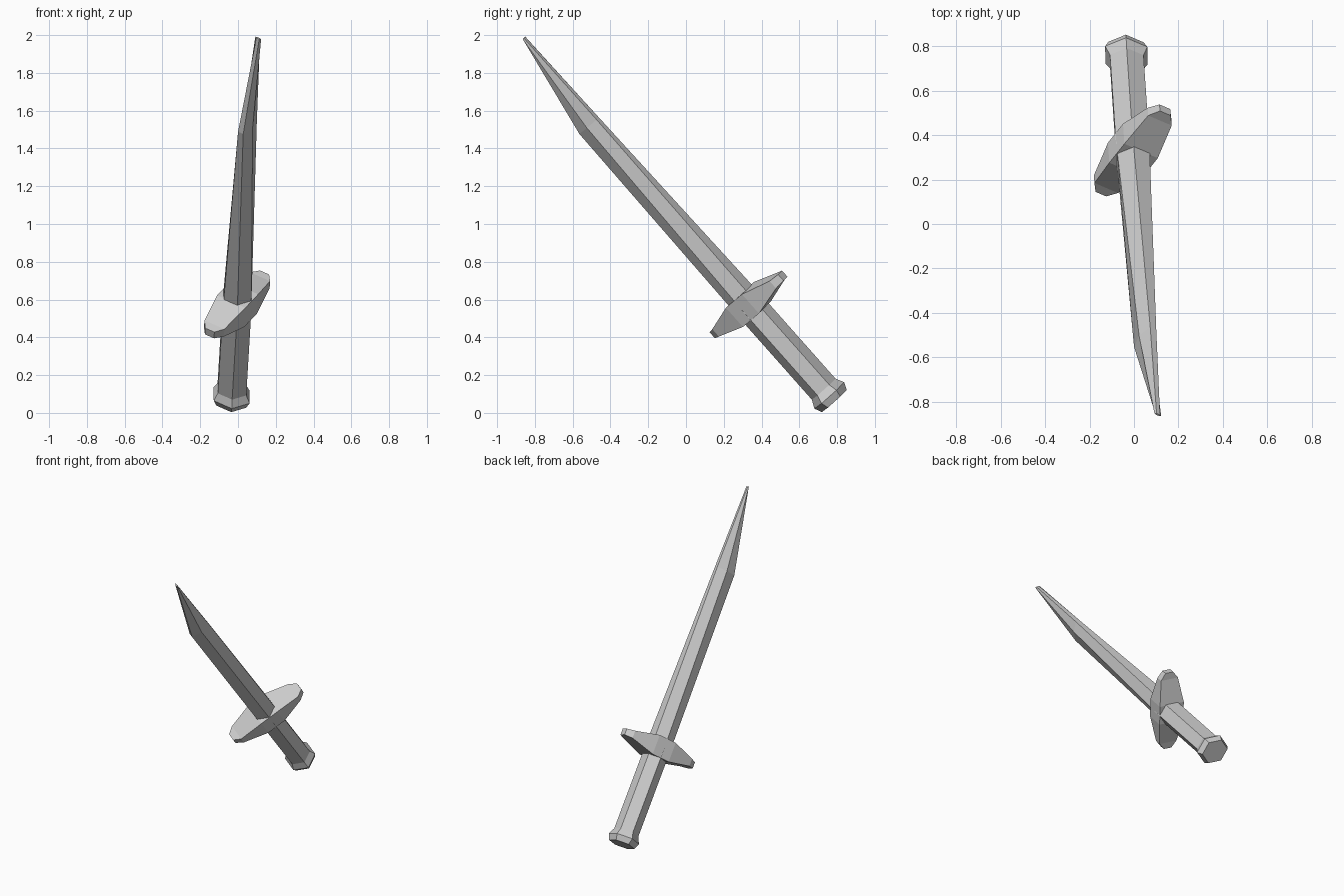
import bpy
from mathutils import Matrix, Vector

if "Cube" in bpy.data.objects:
    bpy.data.objects.remove(bpy.data.objects["Cube"])

# Tilted frame: n runs along the weapon, u along the guard, v across it
n = Vector((0.045, -0.663, 0.747)).normalized()
u = Vector((0.52, 0.66, 0.54))
u = (u - n * u.dot(n)).normalized()
v = n.cross(u)
frame = Matrix((u, v, n)).transposed().to_4x4()
frame.translation = (-0.036, 0.785, 0.0625)


def loft(name, rings):
    """Skin a stack of equal-sized local rings and cap both ends."""
    k = len(rings[0])
    verts = [p for ring in rings for p in ring]
    faces = [(i * k + j, i * k + (j + 1) % k, (i + 1) * k + (j + 1) % k, (i + 1) * k + j)
             for i in range(len(rings) - 1) for j in range(k)]
    faces += [tuple(reversed(range(k))), tuple(range(len(verts) - k, len(verts)))]
    mesh = bpy.data.meshes.new(name)
    mesh.from_pydata(verts, [], faces)
    ob = bpy.data.objects.new(name, mesh)
    ob.matrix_world = frame
    bpy.context.collection.objects.link(ob)
    return ob


def hexagon(t, lo, hi, r):
    """Six-sided section: flats at u=lo and u=hi, ridges at v=+-r."""
    m = (lo + hi) / 2
    return [(hi, -r / 2, t), (hi, r / 2, t), (m, r, t),
            (lo, r / 2, t), (lo, -r / 2, t), (m, -r, t)]


# Blade: thins toward the tip, lower edge clipped to a point
loft("blade", [hexagon(0.68, -0.071, 0.071, 0.088),
               hexagon(1.954, -0.073, 0.066, 0.032),
               hexagon(2.532, 0.052, 0.06, 0.018)])

# Grip
loft("grip", [hexagon(0.06, -0.071, 0.071, 0.089),
              hexagon(0.69, -0.071, 0.071, 0.089)])

# Pommel: flared collar
loft("pommel", [hexagon(0.0, -0.075, 0.075, 0.093),
                hexagon(0.04, -0.089, 0.089, 0.112),
                hexagon(0.085, -0.071, 0.071, 0.089)])

# Crossguard: thick middle, tapering both ways to chamfered ends
stations = [(-0.278, 0.028, 0.022), (-0.232, 0.062, 0.026), (-0.065, 0.088, 0.068),
            (0.065, 0.088, 0.068), (0.232, 0.062, 0.026), (0.278, 0.028, 0.022)]
mid = 0.685
loft("crossguard", [[(x, -w, mid - h), (x, w, mid - h), (x, w, mid + h), (x, -w, mid + h)]
                    for x, w, h in stations])
